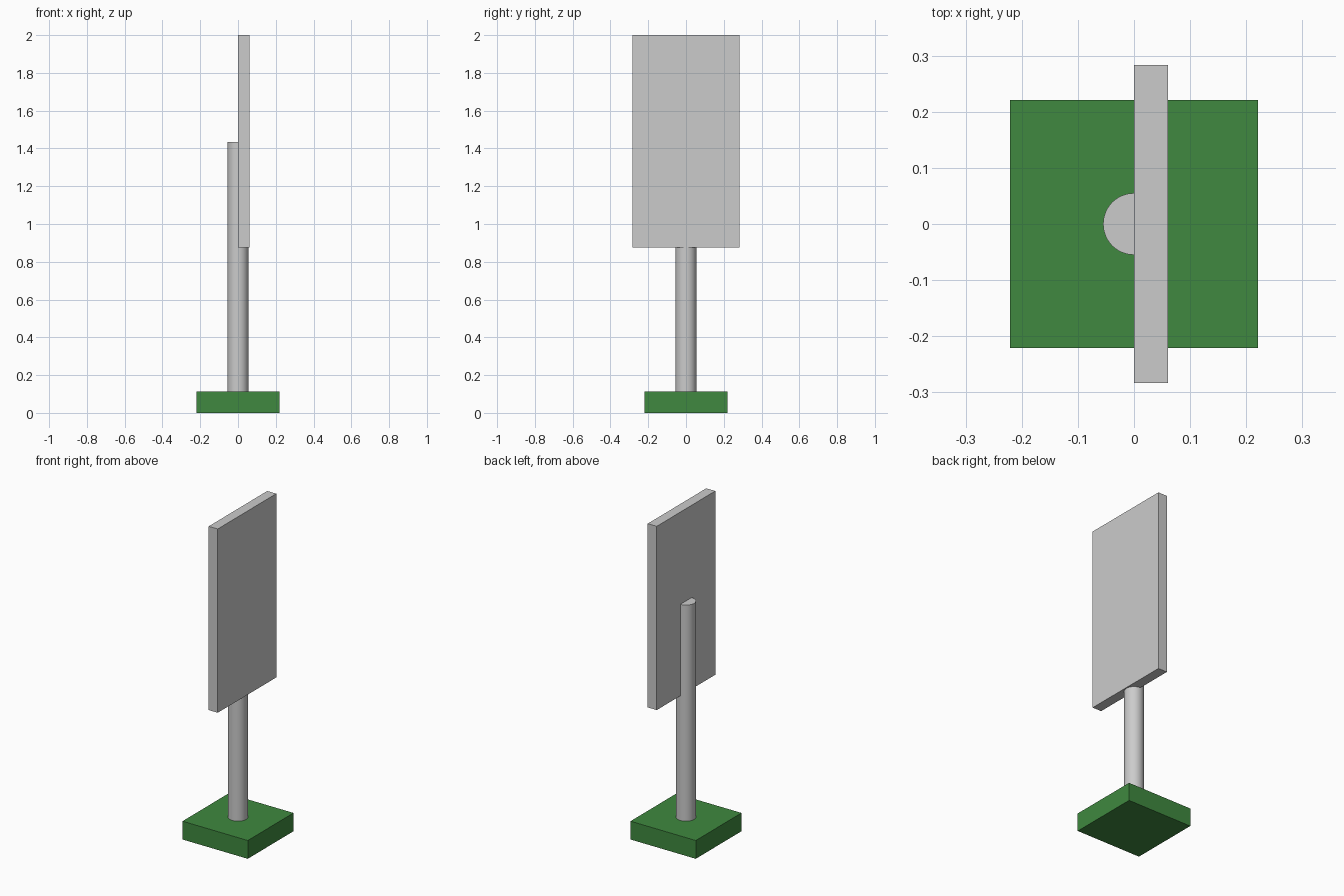
import bpy
import math

if "Cube" in bpy.data.objects:
    bpy.data.objects.remove(bpy.data.objects["Cube"])


def box(name, x, y, z):
    """Axis-aligned box from (min, max) ranges."""
    ranges = (x, y, z)
    bpy.ops.mesh.primitive_cube_add(size=1, location=[(a + b) / 2 for a, b in ranges])
    ob = bpy.context.object
    ob.name = name
    ob.scale = [b - a for a, b in ranges]
    bpy.ops.object.transform_apply(location=False, rotation=False, scale=True)
    return ob


# Square green base
base = box("base", (-0.221, 0.221), (-0.221, 0.221), (0, 0.112))
green = bpy.data.materials.new("green")
green.diffuse_color = (0.05, 0.25, 0.05, 1)
green.use_nodes = True
green.node_tree.nodes["Principled BSDF"].inputs["Base Color"].default_value = green.diffuse_color
base.data.materials.append(green)

# Round post, standing on the base and sunk into the back of the panel
bottom, top = 0.112, 1.435
bpy.ops.mesh.primitive_cylinder_add(vertices=48, radius=0.055, depth=top - bottom,
                                    location=(0, 0, (bottom + top) / 2))
bpy.context.object.name = "post"
bpy.ops.object.shade_smooth_by_angle(angle=math.radians(30))

# Flat sign panel, facing +x
box("sign_panel", (0, 0.061), (-0.283, 0.283), (0.875, 2.0))
